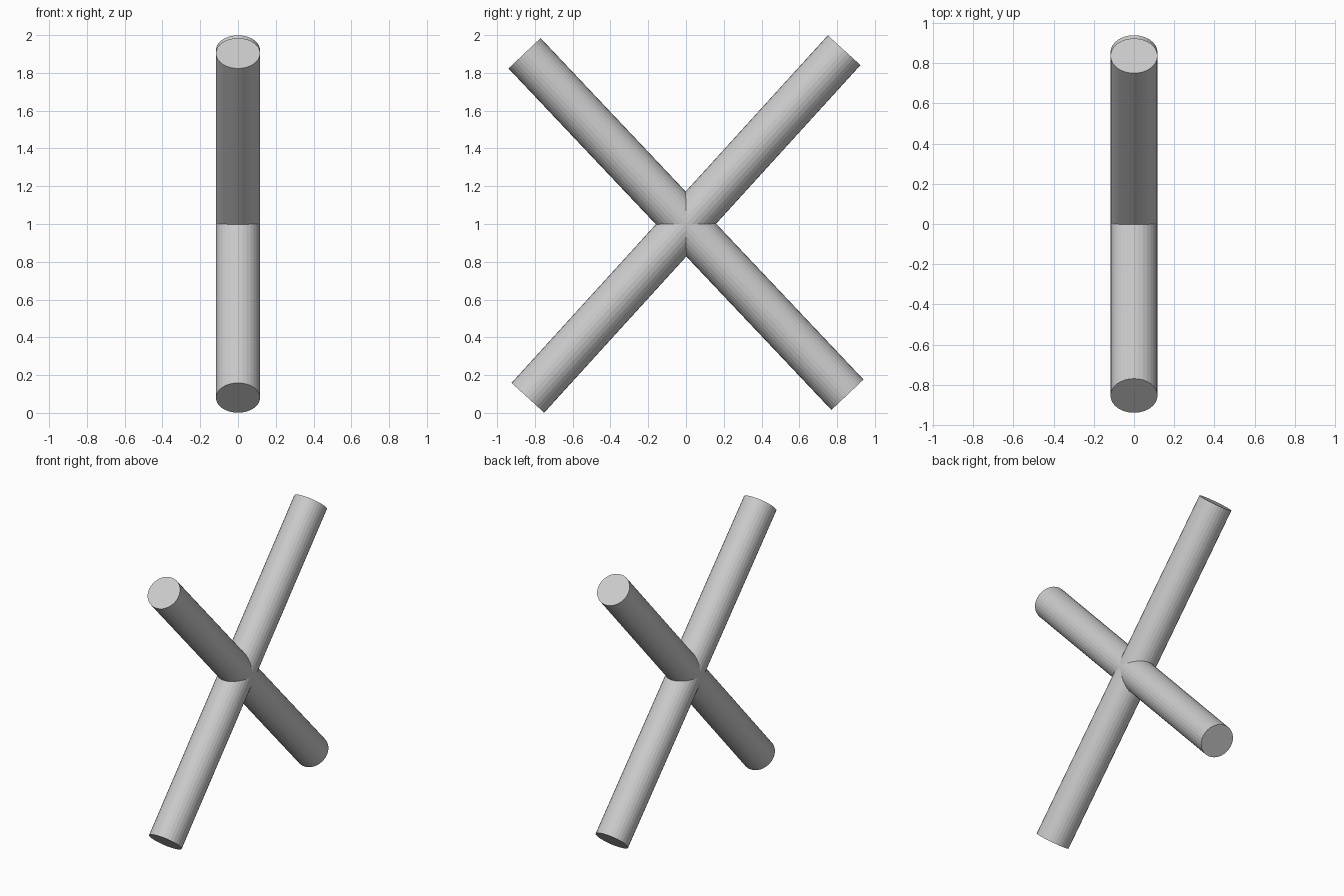
import bpy
from math import radians

if "Cube" in bpy.data.objects:
    bpy.data.objects.remove(bpy.data.objects["Cube"])

RADIUS, LENGTH = 0.117, 2.488


def bar(name, tilt):
    """Round bar through the crossing point, tilted sideways in the YZ plane."""
    bpy.ops.mesh.primitive_cylinder_add(
        vertices=32, radius=RADIUS, depth=LENGTH,
        location=(0, 0, 1), rotation=(radians(tilt), 0, 0))
    bpy.context.object.name = name


# Two equal bars crossing at mid height
bar("rear_leaning_bar", -42.3)
bar("front_leaning_bar", 43.4)
